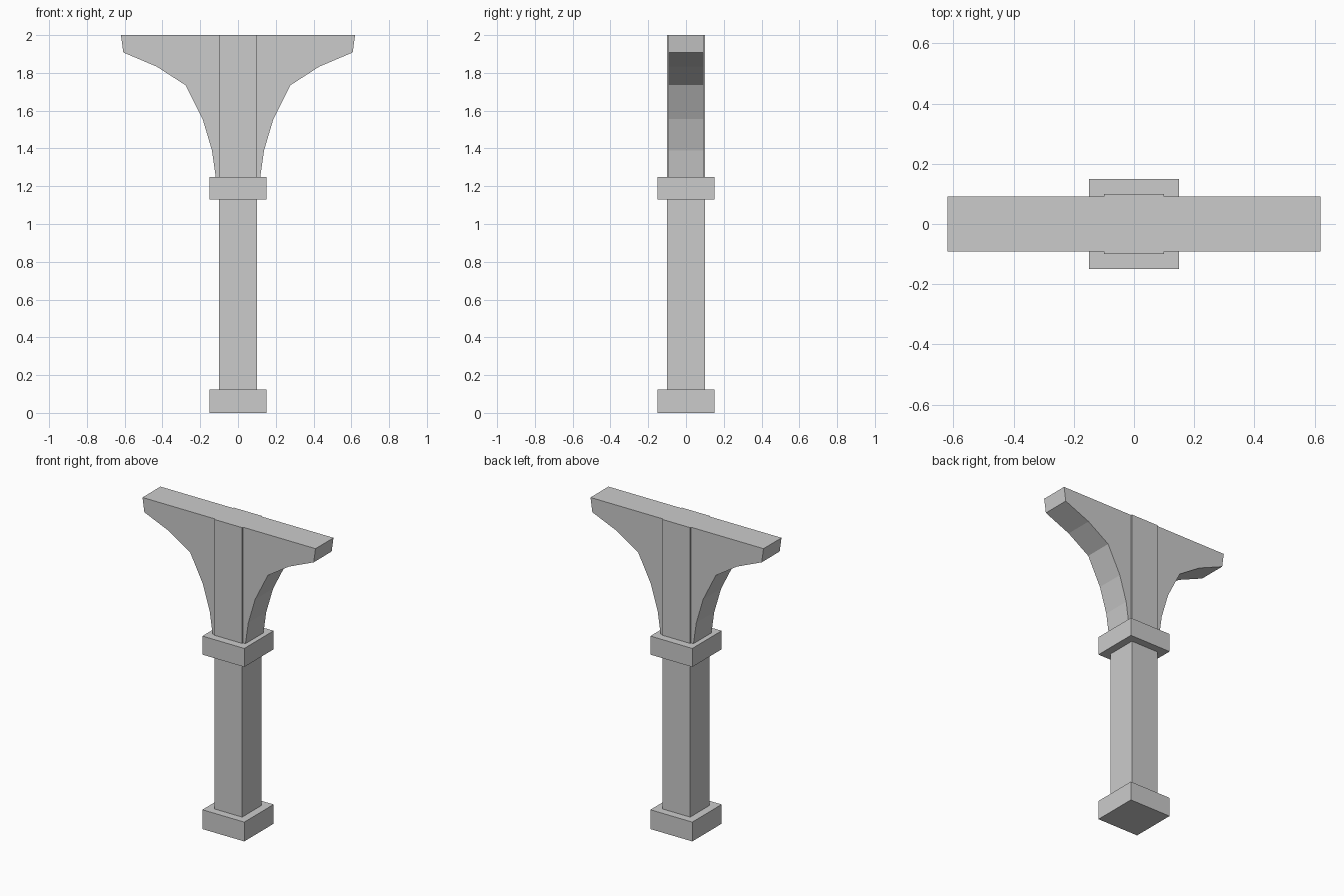
import bpy, bmesh

if "Cube" in bpy.data.objects:
    bpy.data.objects.remove(bpy.data.objects["Cube"])


def finish(name, bm):
    bmesh.ops.recalc_face_normals(bm, faces=bm.faces)
    mesh = bpy.data.meshes.new(name)
    bm.to_mesh(mesh)
    bm.free()
    obj = bpy.data.objects.new(name, mesh)
    bpy.context.collection.objects.link(obj)
    return obj


def block(name, half, z0, z1):
    """Square block centred on the z axis."""
    bm = bmesh.new()
    bmesh.ops.create_cube(bm, size=1)
    for v in bm.verts:
        v.co.x *= 2 * half
        v.co.y *= 2 * half
        v.co.z = z0 if v.co.z < 0 else z1
    return finish(name, bm)


def bracket(name, profile, half_depth, side):
    """Extrude an x-z profile along y, on the chosen side of the post."""
    bm = bmesh.new()
    face = bm.faces.new([bm.verts.new((side * x, -half_depth, z)) for x, z in profile])
    ext = bmesh.ops.extrude_face_region(bm, geom=[face])
    moved = [g for g in ext["geom"] if isinstance(g, bmesh.types.BMVert)]
    bmesh.ops.translate(bm, verts=moved, vec=(0, 2 * half_depth, 0))
    return finish(name, bm)


# Post with base and collar
block("post", 0.1, 0.0, 2.0)
block("base_block", 0.15, 0.0, 0.125)
block("collar", 0.15, 1.13, 1.25)

# Curved brackets carrying the beam, one per side
curve = [(0.1, 2.0), (0.1, 1.25), (0.118, 1.25), (0.138, 1.39), (0.187, 1.555),
         (0.278, 1.735), (0.43, 1.833), (0.607, 1.908), (0.62, 2.0)]
for label, side in (("left", -1), ("right", 1)):
    bracket(label + "_bracket", curve, 0.092, side)
